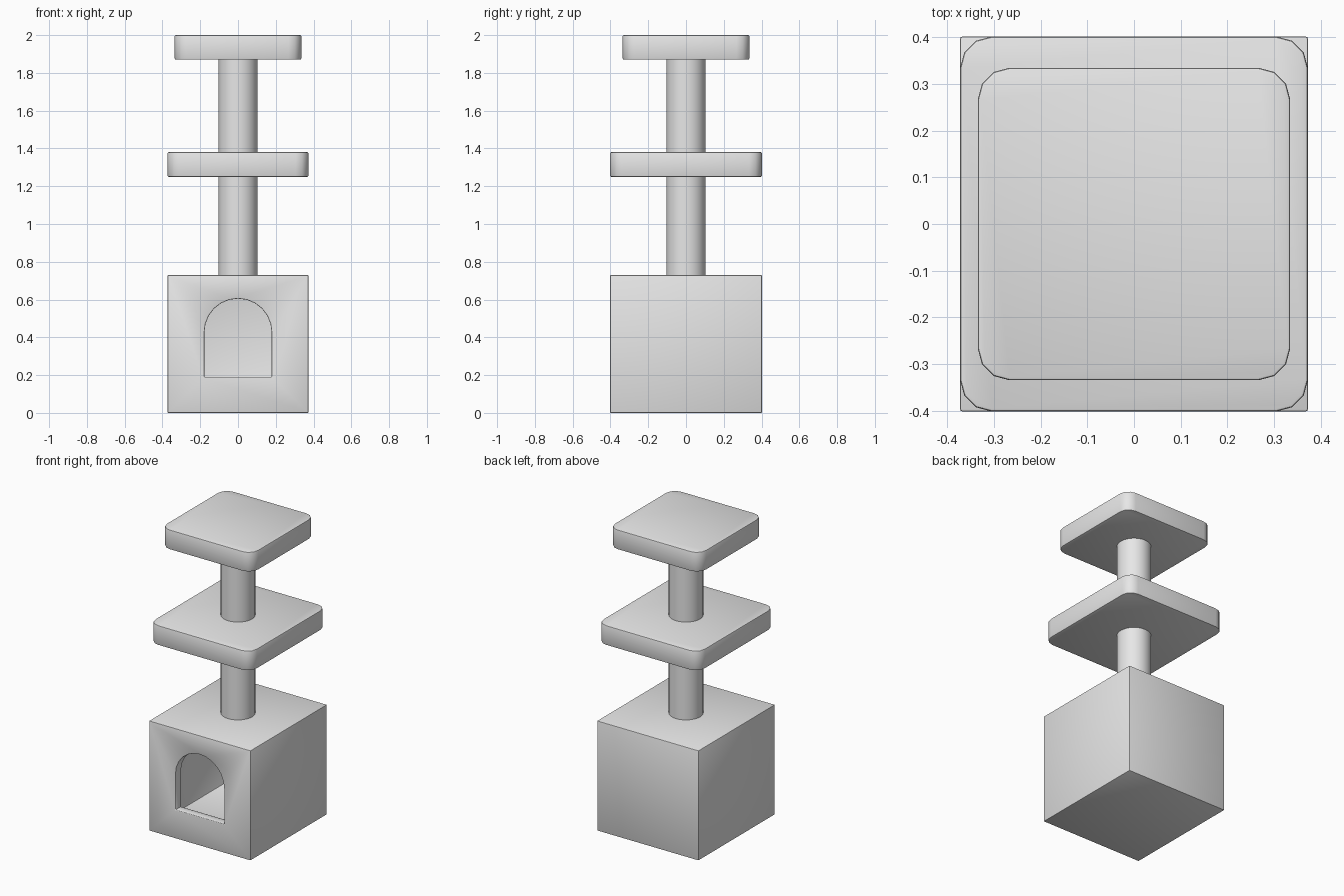
import bpy
import bmesh
from math import cos, sin, pi, radians

cube = bpy.data.objects.get("Cube")
if cube:
    bpy.data.objects.remove(cube, do_unlink=True)

GREY = (0.8, 0.8, 0.8, 1.0)
mat = bpy.data.materials.new("plain grey")
mat.use_nodes = True
mat.diffuse_color = GREY
mat.node_tree.nodes["Principled BSDF"].inputs["Base Color"].default_value = GREY


def prism(name, outline, offset, depth):
    """Extrude a closed outline of 3D points along the depth vector."""
    bm = bmesh.new()
    face = bm.faces.new([bm.verts.new(p) for p in outline])
    out = bmesh.ops.extrude_face_region(bm, geom=[face])
    moved = [g for g in out["geom"] if isinstance(g, bmesh.types.BMVert)]
    bmesh.ops.translate(bm, verts=moved, vec=depth)
    bmesh.ops.translate(bm, verts=bm.verts[:], vec=offset)
    bmesh.ops.recalc_face_normals(bm, faces=bm.faces[:])
    mesh = bpy.data.meshes.new(name)
    bm.to_mesh(mesh)
    bm.free()
    obj = bpy.data.objects.new(name, mesh)
    bpy.context.collection.objects.link(obj)
    mesh.materials.append(mat)
    return obj


def block(name, hx, hy, z0, z1):
    corners = [(-hx, -hy, 0), (hx, -hy, 0), (hx, hy, 0), (-hx, hy, 0)]
    return prism(name, corners, (0, 0, z0), (0, 0, z1 - z0))


def activate(obj):
    bpy.ops.object.select_all(action="DESELECT")
    obj.select_set(True)
    bpy.context.view_layer.objects.active = obj


def cut(obj, cutter):
    cutter.hide_render = True
    mod = obj.modifiers.new("cut", "BOOLEAN")
    mod.operation = "DIFFERENCE"
    mod.solver = "EXACT"
    mod.object = cutter
    activate(obj)
    bpy.ops.object.modifier_apply(modifier=mod.name)
    bpy.data.objects.remove(cutter, do_unlink=True)


def soften(obj, width):
    mod = obj.modifiers.new("soft edges", "BEVEL")
    mod.width = width
    mod.segments = 2
    mod.limit_method = "ANGLE"
    mod.angle_limit = radians(40)
    activate(obj)
    bpy.ops.object.modifier_apply(modifier=mod.name)
    bpy.ops.object.shade_smooth_by_angle(angle=radians(35))


def platform(name, hx, hy, z0, z1, r=0.068, steps=3):
    # Rounded rectangle slab
    outline = []
    for i, (sx, sy) in enumerate([(1, 1), (-1, 1), (-1, -1), (1, -1)]):
        for k in range(steps + 1):
            a = (i + k / steps) * pi / 2
            outline.append((sx * (hx - r) + r * cos(a), sy * (hy - r) + r * sin(a), 0))
    soften(prism(name, outline, (0, 0, z0), (0, 0, z1 - z0)), 0.006)


def post(name, z0, z1, r=0.104):
    bpy.ops.mesh.primitive_cylinder_add(vertices=32, radius=r, depth=z1 - z0,
                                        location=(0, 0, (z0 + z1) / 2))
    obj = bpy.context.object
    obj.name = name
    obj.data.materials.append(mat)
    bpy.ops.object.shade_smooth_by_angle(angle=radians(35))


# Hollow house with an arched doorway in the front wall
HX, HY, H, WALL = 0.373, 0.402, 0.73, 0.06
house = block("house", HX, HY, 0, H)
cut(house, block("cavity_cutter", HX - WALL, HY - WALL, WALL, H - WALL))
R, SILL, SPRING = 0.178, 0.19, 0.427
arch = [(-R, 0, SILL), (R, 0, SILL)]
arch += [(R * cos(pi * k / 12), 0, SPRING + R * sin(pi * k / 12)) for k in range(13)]
cut(house, prism("door_cutter", arch, (0, -HY - 0.1, 0), (0, 0.1 + WALL * 1.5, 0)))
soften(house, 0.005)

# Posts and platforms
post("lower_post", H - 0.005, 1.255)
platform("middle_platform", HX, HY, 1.25, 1.38)
post("upper_post", 1.375, 1.875)
platform("top_platform", 0.335, 0.335, 1.87, 2.0)
